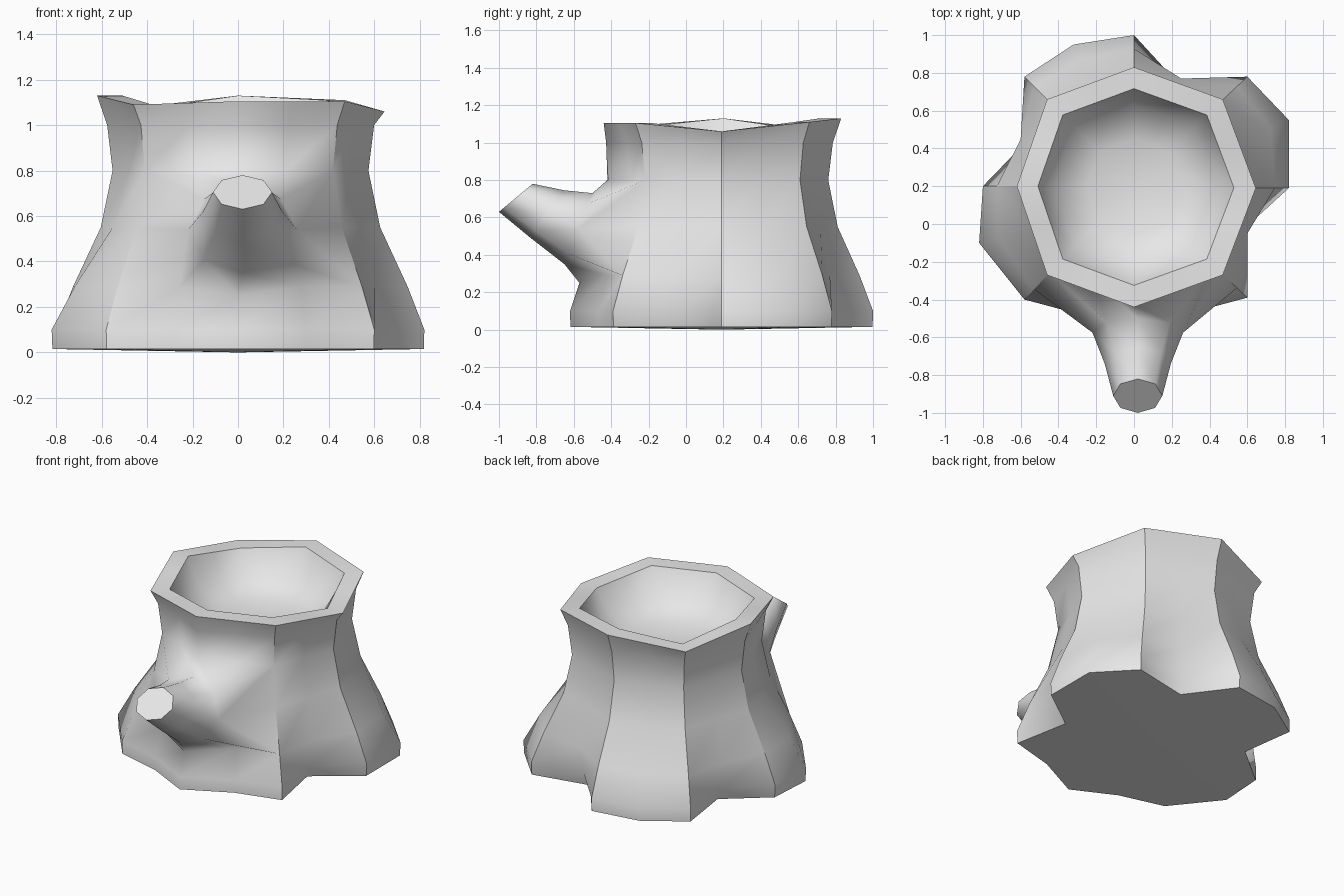
import bpy
import bmesh
import math
from mathutils import Vector

cube = bpy.data.objects.get("Cube")
if cube:
    bpy.data.objects.remove(cube)

grey = bpy.data.materials.new("light_grey")
grey.use_nodes = True
grey.diffuse_color = (0.8, 0.8, 0.8, 1)
grey.node_tree.nodes["Principled BSDF"].inputs["Base Color"].default_value = (0.8, 0.8, 0.8, 1)

AXIS = Vector((0, 0.2, 0))
GROOVES = (3, 7, 11)


def bridge(bm, a, b, skip=()):
    """Join two rings of equal length with quads, leaving out some columns."""
    n = len(a)
    for i in range(n):
        if i not in skip:
            bm.faces.new((a[i], a[(i + 1) % n], b[(i + 1) % n], b[i]))


def fan(bm, ring, centre):
    c = bm.verts.new(centre)
    for i, v in enumerate(ring):
        bm.faces.new((v, ring[(i + 1) % len(ring)], c))


def sharpen_ring(bm, ring):
    for i, v in enumerate(ring):
        bm.edges.get((v, ring[(i + 1) % len(ring)])).smooth = False


def with_midpoints(corners):
    """Turn eight corners into sixteen points."""
    out = []
    for i, c in enumerate(corners):
        out += [c, (c + corners[(i + 1) % 8]) / 2]
    return out


def about_axis(p, scale, z):
    q = AXIS + (p - AXIS) * scale
    return Vector((q.x, q.y, z))


# Uneven octagonal rim, counter-clockwise from the front corner
rim8 = [Vector(p) for p in (
    (0, -0.44, 1.105), (0.47, -0.27, 1.105), (0.645, 0.19, 1.06), (0.47, 0.66, 1.11),
    (0, 0.83, 1.13), (-0.46, 0.66, 1.075), (-0.62, 0.2, 1.13), (-0.46, -0.27, 1.09))]
rim = with_midpoints(rim8)
waist = [about_axis(p, 0.89, 0) for p in rim]
waist[0].y = -0.42

# Root outline near the ground
roots = [Vector((x, y, 0)) for x, y in (
    (0, -0.62), (0.3, -0.47), (0.6, -0.39), (0.6, -0.05),
    (0.82, 0.19), (0.82, 0.55), (0.6, 0.78), (0.25, 0.77),
    (0, 1.0), (-0.32, 0.95), (-0.58, 0.78), (-0.6, 0.45),
    (-0.8, 0.2), (-0.82, -0.1), (-0.58, -0.4), (-0.28, -0.48))]

# Trunk: roots blend into the waist, grooves between roots cut in at the foot
bm = bmesh.new()
rings = []
for z, t, groove_t, cut in ((0.015, 0.99, 1, 0.88), (0.1, 1.0, 1, 0.95), (0.29, 0.7, 1, 1),
                            (0.55, 0.21, 0.4, 1), (0.8, 0, 0, 1)):
    ring = []
    for i in range(16):
        groove = i in GROOVES
        p = waist[i].lerp(roots[i], groove_t if groove else t)
        ring.append(bm.verts.new(about_axis(p, cut if groove else 1, z)))
    rings.append(ring)
neck = [w.lerp(r, 0.35) for w, r in zip(waist, rim)]
rings.append([bm.verts.new((p.x, p.y, 1.0)) for p in neck])
rings.append([bm.verts.new(p) for p in rim])
rings[2][0].co = (0, -0.57, 0.25)
for row in range(6):
    bridge(bm, rings[row], rings[row + 1], skip=(14, 15, 0, 1) if row in (2, 3) else ())
fan(bm, rings[0], (0, 0.19, 0))

# Flat rim and hollow bowl
lips = []
for scale, drop in ((0.82, 0), (0.68, 0.17), (0.4, 0.24)):
    pts = [about_axis(p, scale, 1.1 - drop if drop else p.z) for p in rim8]
    lips.append([bm.verts.new(p) for p in with_midpoints(pts)])
bridge(bm, rings[-1], lips[0])
for a, b in zip(lips, lips[1:]):
    bridge(bm, a, b)
fan(bm, lips[-1], (0, 0.2, 0.85))

# Cut branch: oval sections given by top point, bottom point and half width
sections = (
    ((-0.50, 0.73), (-0.65, 0.35), 0.24),
    ((-0.65, 0.745), (-0.83, 0.49), 0.175),
    ((-0.82, 0.78), (-1.0, 0.63), 0.13))
loops = []
for (ty, tz), (by, bz), half in sections:
    mid = Vector((0.02, (ty + by) / 2, (tz + bz) / 2))
    up = Vector((0, (ty - by) / 2, (tz - bz) / 2))
    loop = []
    for i in range(8):
        ang = math.tau * i / 8
        loop.append(bm.verts.new(mid + up * math.cos(ang) + Vector((half * math.sin(ang), 0, 0))))
    loops.append(loop)
for a, b in zip(loops, loops[1:]):
    bridge(bm, a, b)
bm.faces.new(loops[-1])

# Flare from the opening in the trunk to the first branch section
low, mid_row, high = rings[2:5]
opening = [high[0], high[1], high[2], mid_row[2], low[2], low[1],
           low[0], low[15], low[14], mid_row[14], high[14], high[15]]
target = (0, 1, 1, 2, 2, 3, 4, 5, 6, 6, 7, 7)
for i in range(12):
    j = (i + 1) % 12
    corners = [opening[i], opening[j], loops[0][target[j]]]
    if target[i] != target[j]:
        corners.append(loops[0][target[i]])
    bm.faces.new(corners)
bmesh.ops.delete(bm, geom=[v for v in bm.verts if not v.link_faces], context='VERTS')

# Crisp ridges at the corners, soft where the branch grows
bmesh.ops.recalc_face_normals(bm, faces=bm.faces)
for f in bm.faces:
    f.smooth = True
for row in range(6):
    for i in range(2, 15, 2):
        if row != 3 or i not in (2, 14):
            bm.edges.get((rings[row][i], rings[row + 1][i])).smooth = False
for ring in (rings[0], rings[-1], lips[0], loops[-1]):
    sharpen_ring(bm, ring)

mesh = bpy.data.meshes.new("tree_stump")
bm.to_mesh(mesh)
bm.free()
mesh.materials.append(grey)
stump = bpy.data.objects.new("tree_stump", mesh)
bpy.context.collection.objects.link(stump)
